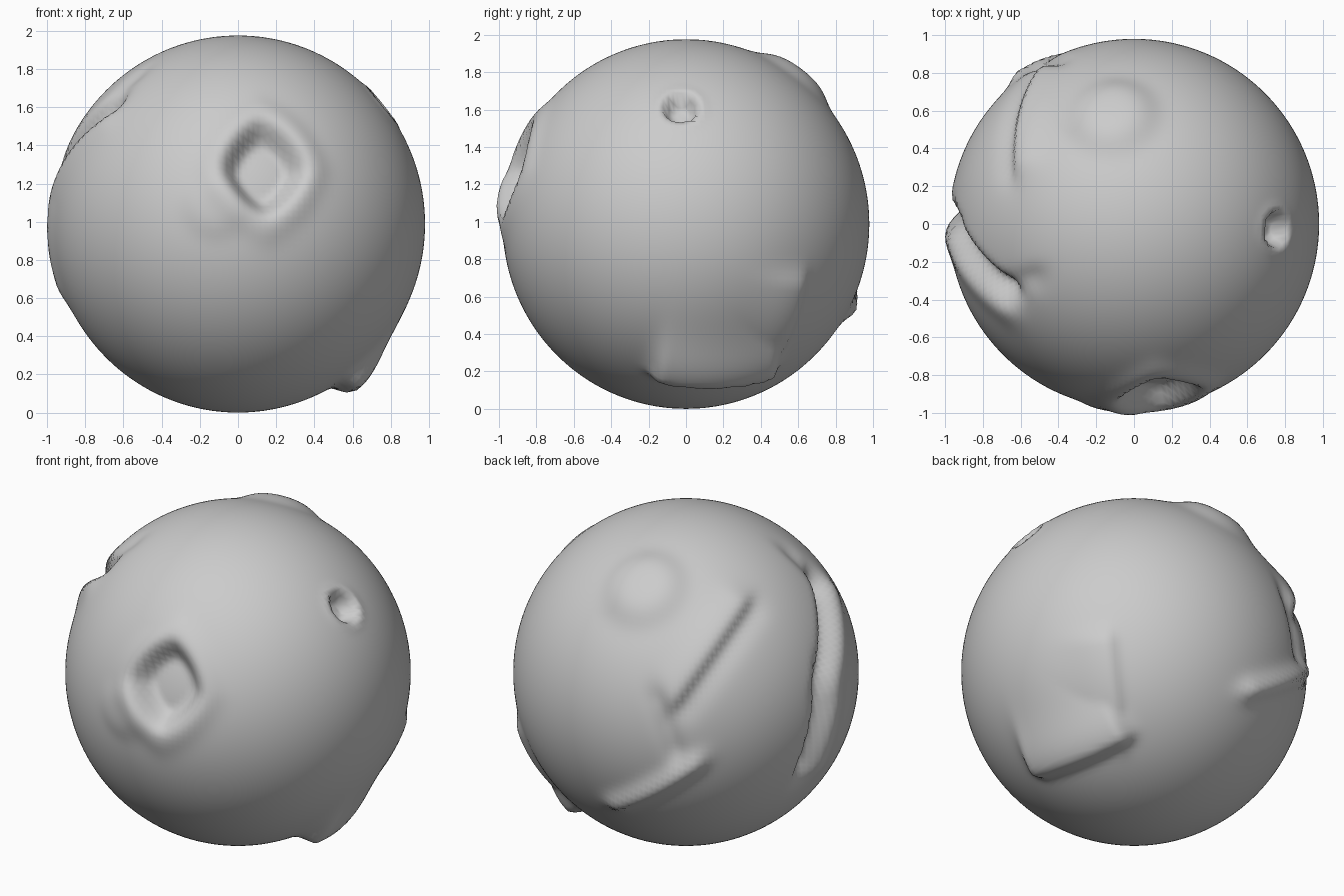
import bpy, bmesh, math
from mathutils import Vector as V

if "Cube" in bpy.data.objects:
    bpy.data.objects.remove(bpy.data.objects["Cube"])

R = 0.98


def ridge(n, pts, h, wp, wm, shift=0.0, end=0.1):
    """Sculpt stroke along a path: height h, separate softness on its two sides."""
    best = 0.0
    for a, b in zip(pts, pts[1:]):
        a, b = V(a).normalized(), V(b).normalized()
        if n.dot(a + b) <= 0:
            continue
        s = n.dot(a.cross(b).normalized()) - shift
        ab = b - a
        t = (n - a).dot(ab) / ab.length_squared
        over = max(0, -t, t - 1) * ab.length
        w = math.exp(-(s / (wp if s > 0 else wm)) ** 2 - (over / end) ** 2)
        best = max(best, w)
    return h * best


def pit(n, c, rx, rz, power, depth, rim):
    """Steep-walled hollow with a faint raised rim."""
    c = V(c).normalized()
    if n.dot(c) <= 0:
        return 0.0
    ex = V((0, 0, 1)).cross(c).normalized()
    ez = c.cross(ex)
    d = (abs(n.dot(ex) / rx) ** power + abs(n.dot(ez) / rz) ** power) ** (1 / power)
    t = min(1, max(0, (1.2 - d) / 0.5))
    return -depth * t * t * (3 - 2 * t) + rim * math.exp(-((d - 1.35) / 0.35) ** 2)


def blob(n, c, h, w):
    return h * math.exp(-((n - V(c).normalized()).length / w) ** 4)


# stroke paths, relative to the ball centre
GROOVE = [(-.70, -.33, .62), (-.93, .02, .22), (-.93, .15, -.27)]
GROOVE_TOP = [(-.545, -.285, .76), (-.70, -.33, .62)]
FOOT = [(.60, -.12, -.80), (.46, .42, -.77)]
FOOT_SIDE = [(.46, .42, -.77), (.70, .60, -.33)]
BACK_UP = [(-.605, .335, .69), (-.49, .80, .28)]
BACK_VALLEY = [(-.41, .86, .25), (-.50, .83, -.02)]
BACK_LOW = [(-.575, .78, -.135), (-.154, .864, -.434)]


def height(n):
    d = pit(n, (.13, -.87, .28), .20, .235, 1.5, .12, .02)
    d += pit(n, (.76, -.03, .62), .088, .088, 2, .09, .006)
    d += blob(n, (-.12, -.97, .10), .02, .16)
    d += ridge(n, GROOVE, -.075, .08, .045) + ridge(n, GROOVE, .025, .10, .05, .14)
    d += ridge(n, GROOVE_TOP, -.02, .08, .06)
    d += max(ridge(n, FOOT, .085, .22, .055, 0, .07),
             ridge(n, FOOT_SIDE, .035, .20, .05, 0, .08))
    d += ridge(n, BACK_UP, .03, .04, .13) + ridge(n, BACK_UP, -.02, .08, .04, .07)
    d += ridge(n, BACK_VALLEY, -.03, .06, .06)
    d += ridge(n, BACK_LOW, .05, .06, .06)
    d += blob(n, (-.12, .60, .80), .05, .22)
    return d


# dented ball
bm = bmesh.new()
bmesh.ops.create_uvsphere(bm, u_segments=192, v_segments=96, radius=1)
for v in bm.verts:
    n = v.co.normalized()
    v.co = n * (R + height(n))
    v.co.z *= 1.008
low = min(v.co.z for v in bm.verts)
for v in bm.verts:
    v.co.z -= low
for f in bm.faces:
    f.smooth = True
mesh = bpy.data.meshes.new("dented_ball")
bm.to_mesh(mesh)
bm.free()
ball = bpy.data.objects.new("dented_ball", mesh)
bpy.context.collection.objects.link(ball)
